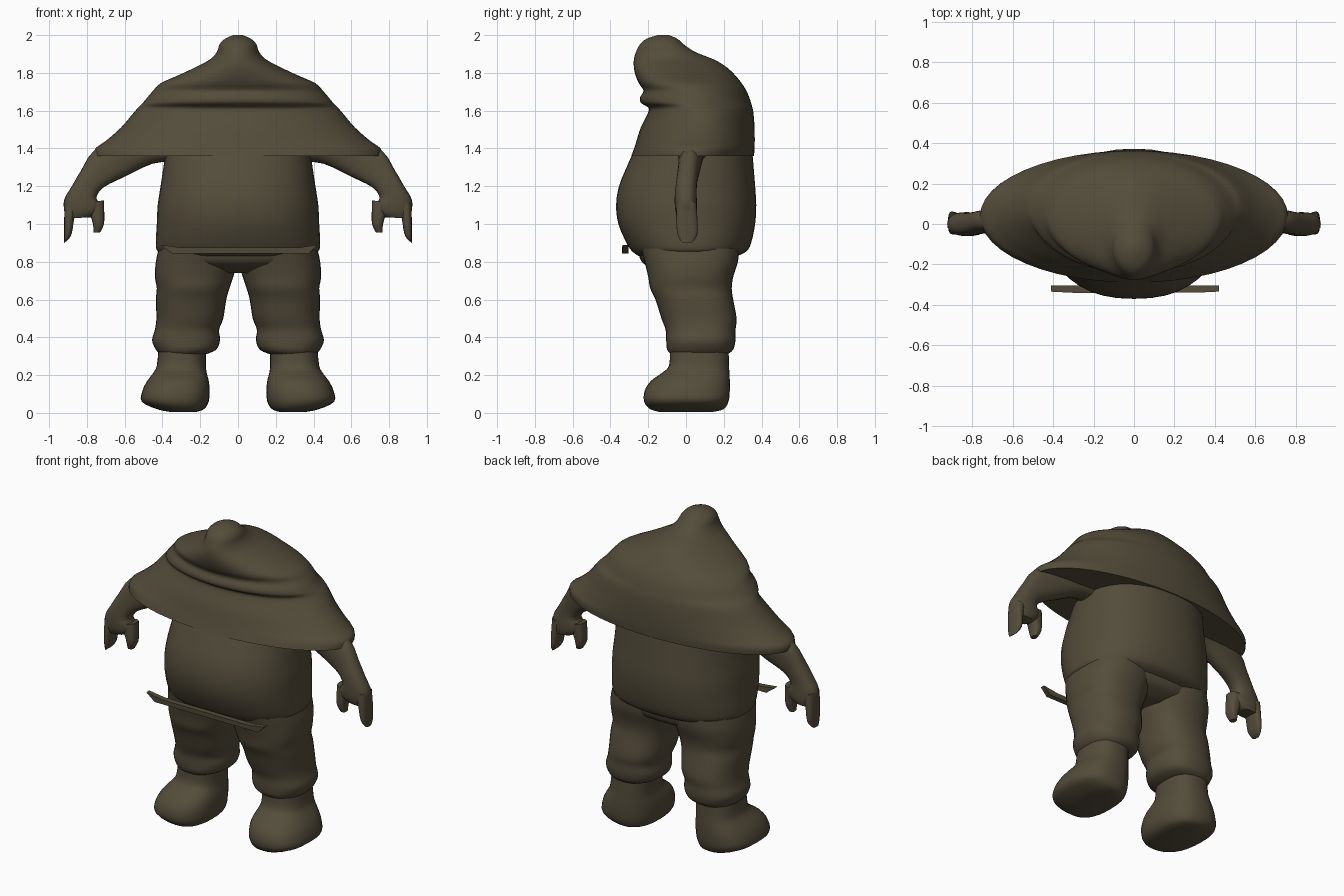
import bpy, bmesh, math

cloth = bpy.data.materials.new("dark olive brown")
cloth.diffuse_color = (0.088, 0.073, 0.043, 1)


def finish(name, bm):
    bmesh.ops.recalc_face_normals(bm, faces=bm.faces)
    me = bpy.data.meshes.new(name)
    bm.to_mesh(me)
    bm.free()
    me.materials.append(cloth)
    ob = bpy.data.objects.new(name, me)
    bpy.context.collection.objects.link(ob)
    bpy.ops.object.select_all(action='DESELECT')
    ob.select_set(True)
    bpy.context.view_layer.objects.active = ob
    bpy.ops.object.shade_smooth_by_angle(angle=math.radians(45))
    return ob


def smooth_rows(rows, steps=3):
    """Catmull-Rom interpolation between section rows."""
    out = []
    for i in range(len(rows) - 1):
        a, b = rows[max(i - 1, 0)], rows[i]
        c, d = rows[i + 1], rows[min(i + 2, len(rows) - 1)]
        for s in range(steps):
            t = s / steps
            out.append([0.5 * (2 * q + (r - p) * t + (2 * p - 5 * q + 4 * r - w) * t * t
                               + (3 * q - p - 3 * r + w) * t ** 3)
                        for p, q, r, w in zip(a, b, c, d)])
    return out + [list(rows[-1])]


def loft(name, rows, side=1, power=2.0, mid=0.5, n=32):
    """Each row: xa, za, xb, zb (section ends in xz), front y, back y.
    mid places the widest point between front and back."""
    bm = bmesh.new()
    rings = []
    for xa, za, xb, zb, y0, y1 in smooth_rows(rows):
        ym = y0 + (y1 - y0) * mid
        ring = []
        for k in range(n):
            t = 2 * math.pi * k / n
            c, s = math.cos(t), math.sin(t)
            u = 0.5 + 0.5 * math.copysign(abs(c) ** (2 / power), c)
            v = math.copysign(abs(s) ** (2 / power), s)
            y = ym + v * ((y1 - ym) if v > 0 else (ym - y0))
            ring.append(bm.verts.new((side * (xa + (xb - xa) * u), y, za + (zb - za) * u)))
        rings.append(ring)
    for r, q in zip(rings, rings[1:]):
        for k in range(n):
            j = (k + 1) % n
            bm.faces.new((r[k], r[j], q[j], q[k]))
    bm.faces.new(rings[0])
    bm.faces.new(rings[-1])
    return finish(name, bm)


def level(rows):
    """Horizontal sections: z, x min, x max, front y, back y."""
    return [(x0, z, x1, z, y0, y1) for z, x0, x1, y0, y1 in rows]


def centred(rows):
    return level([(z, -w, w, y0, y1) for z, w, y0, y1 in rows])


# Hooded cape with flat hem, rolled collar and pointed crown
loft("hooded_cape", centred([
    (1.36, .76, -.29, .36), (1.40, .755, -.275, .363), (1.44, .70, -.262, .364),
    (1.51, .62, -.24, .363), (1.58, .56, -.205, .358), (1.615, .53, -.198, .352),
    (1.64, .505, -.238, .345), (1.67, .48, -.243, .335), (1.705, .45, -.225, .32),
    (1.745, .41, -.25, .295), (1.79, .31, -.268, .258), (1.83, .225, -.276, .215),
    (1.87, .15, -.276, .15), (1.91, .112, -.265, .05), (1.95, .098, -.245, -.01),
    (1.98, .07, -.21, -.045), (2.0, .025, -.15, -.09)]), mid=.5, n=48)

# Round belly shirt
loft("shirt", centred([
    (.83, .37, -.25, .27), (.855, .425, -.285, .32), (.90, .435, -.315, .345),
    (1.0, .43, -.358, .366), (1.1, .425, -.37, .372), (1.2, .41, -.355, .366),
    (1.3, .395, -.315, .358), (1.40, .38, -.27, .35)]), power=2.3, n=40)

# Hips above the crotch
loft("hips", centred([
    (.74, .16, -.12, .17), (.78, .36, -.21, .25), (.82, .415, -.245, .275),
    (.90, .42, -.26, .29)]), power=2.3)

# Thin belt bar with pointed ends across the front
bm = bmesh.new()
outline = [(-.41, .89), (-.30, .875), (.32, .875), (.42, .89), (.375, .845), (-.35, .845)]
front = [bm.verts.new((x, -.34 + .05 * max(0, abs(x) - .3), z)) for x, z in outline]
back = [bm.verts.new((x, -.305, z)) for x, z in outline]
bm.faces.new(front)
bm.faces.new(back)
for i in range(len(outline)):
    j = (i + 1) % len(outline)
    bm.faces.new((front[i], front[j], back[j], back[i]))
finish("belt_bar", bm)

for side, label in ((1, "right"), (-1, "left")):
    # Baggy trouser leg
    loft(label + "_trouser_leg", level([
        (.31, .17, .41, -.08, .22), (.335, .115, .435, -.10, .25),
        (.385, .095, .455, -.105, .262), (.44, .10, .44, -.108, .262),
        (.50, .078, .432, -.13, .268), (.60, .062, .435, -.162, .25),
        (.66, .045, .43, -.19, .242), (.72, .025, .44, -.20, .25),
        (.80, .005, .435, -.22, .275), (.87, .01, .42, -.24, .28)]),
        side, power=2.4)
    # Rounded boot
    loft(label + "_boot", level([
        (.005, .22, .36, -.14, .14), (.02, .18, .43, -.19, .20),
        (.06, .155, .51, -.222, .225), (.12, .15, .505, -.218, .232),
        (.17, .155, .48, -.185, .232), (.21, .165, .45, -.13, .23),
        (.25, .17, .43, -.09, .228), (.35, .17, .42, -.085, .225)]),
        side, power=2.5)
    # Arm and palm
    loft(label + "_arm", [
        (.32, 1.33, .42, 1.48, -.06, .12), (.45, 1.32, .60, 1.46, -.045, .10),
        (.60, 1.25, .76, 1.39, -.04, .08), (.71, 1.195, .83, 1.285, -.05, .062),
        (.75, 1.14, .88, 1.20, -.058, .056), (.725, 1.10, .92, 1.13, -.06, .058),
        (.74, 1.06, .92, 1.07, -.055, .058), (.78, 1.035, .91, 1.03, -.04, .05)],
        side, power=2.4, n=24)
    # Hanging fingers
    loft(label + "_fingers", [
        (.85, 1.10, .918, 1.12, -.05, .055), (.867, 1.03, .92, 1.03, -.052, .06),
        (.88, .95, .92, .94, -.045, .06), (.90, .915, .92, .90, -.025, .035)],
        side, power=2.6, n=20)
    # Thumb
    loft(label + "_thumb", [
        (.71, 1.125, .82, 1.11, -.045, .045), (.708, 1.06, .785, 1.05, -.045, .04),
        (.71, 1.0, .768, 1.0, -.042, .035), (.73, .955, .765, .955, -.025, .02)],
        side, power=2.6, n=20)
